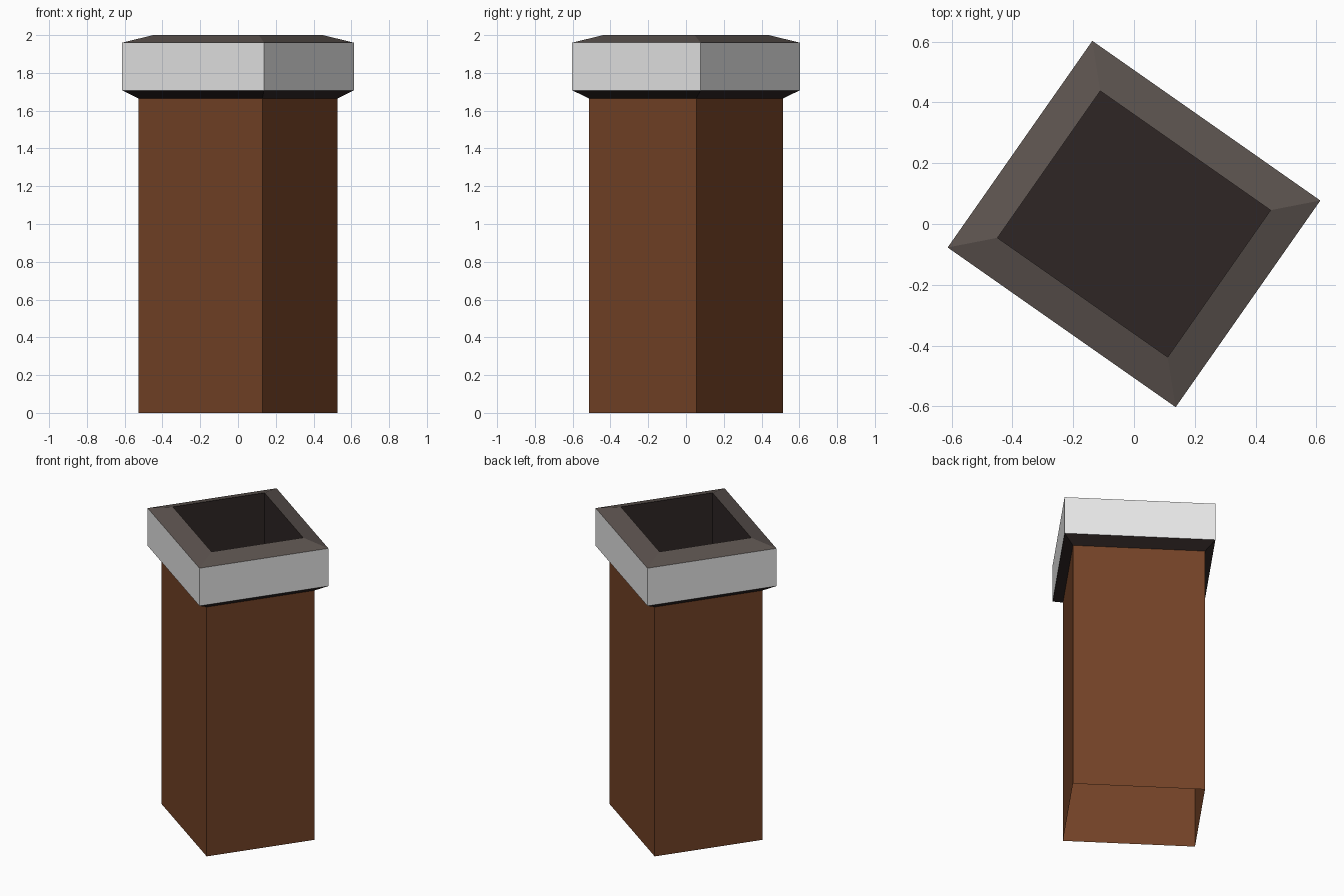
import bpy, bmesh, math
from mathutils import Matrix

if "Cube" in bpy.data.objects:
    bpy.data.objects.remove(bpy.data.objects["Cube"])

TURN = Matrix.Rotation(math.radians(-35), 4, 'Z')


def material(name, srgb):
    m = bpy.data.materials.new(name)
    lin = [((c / 255 + 0.055) / 1.055) ** 2.4 for c in srgb]
    m.diffuse_color = (*lin, 1)
    m.use_nodes = True
    m.node_tree.nodes["Principled BSDF"].inputs["Base Color"].default_value = m.diffuse_color
    return m


brown = material("brick_brown", (115, 66, 38))
white = material("rim_white", (231, 231, 231))
grey = material("warm_grey", (92, 83, 79))
dark = material("soot_dark", (47, 38, 37))


def loft(name, rings, band_mats, floor_mat=None):
    """Stack rectangular rings (width, depth, z); one material per band."""
    mats = list(dict.fromkeys(band_mats))
    bm = bmesh.new()
    loops = [[bm.verts.new((sx * w / 2, sy * d / 2, z))
              for sx, sy in ((-1, -1), (1, -1), (1, 1), (-1, 1))]
             for w, d, z in rings]
    for a, b, mat in zip(loops, loops[1:], band_mats):
        for i in range(4):
            j = (i + 1) % 4
            bm.faces.new((a[i], a[j], b[j], b[i])).material_index = mats.index(mat)
    if floor_mat:
        bm.faces.new(loops[-1]).material_index = mats.index(floor_mat)
    bm.transform(TURN)
    me = bpy.data.meshes.new(name)
    bm.to_mesh(me)
    bm.free()
    for m in mats:
        me.materials.append(m)
    ob = bpy.data.objects.new(name, me)
    bpy.context.collection.objects.link(ob)
    return ob


# Open-ended shaft
loft("chimney_shaft", [(0.802, 0.695, 0), (0.802, 0.695, 1.665)], [brown])

# Cap: sloped underside, white sides, sloped top, sunken flue with floor
loft("chimney_cap",
     [(0.802, 0.695, 1.665), (0.916, 0.83, 1.708), (0.916, 0.83, 1.96),
      (0.684, 0.59, 2.0), (0.684, 0.59, 1.63)],
     [dark, white, grey, dark], floor_mat=dark)
